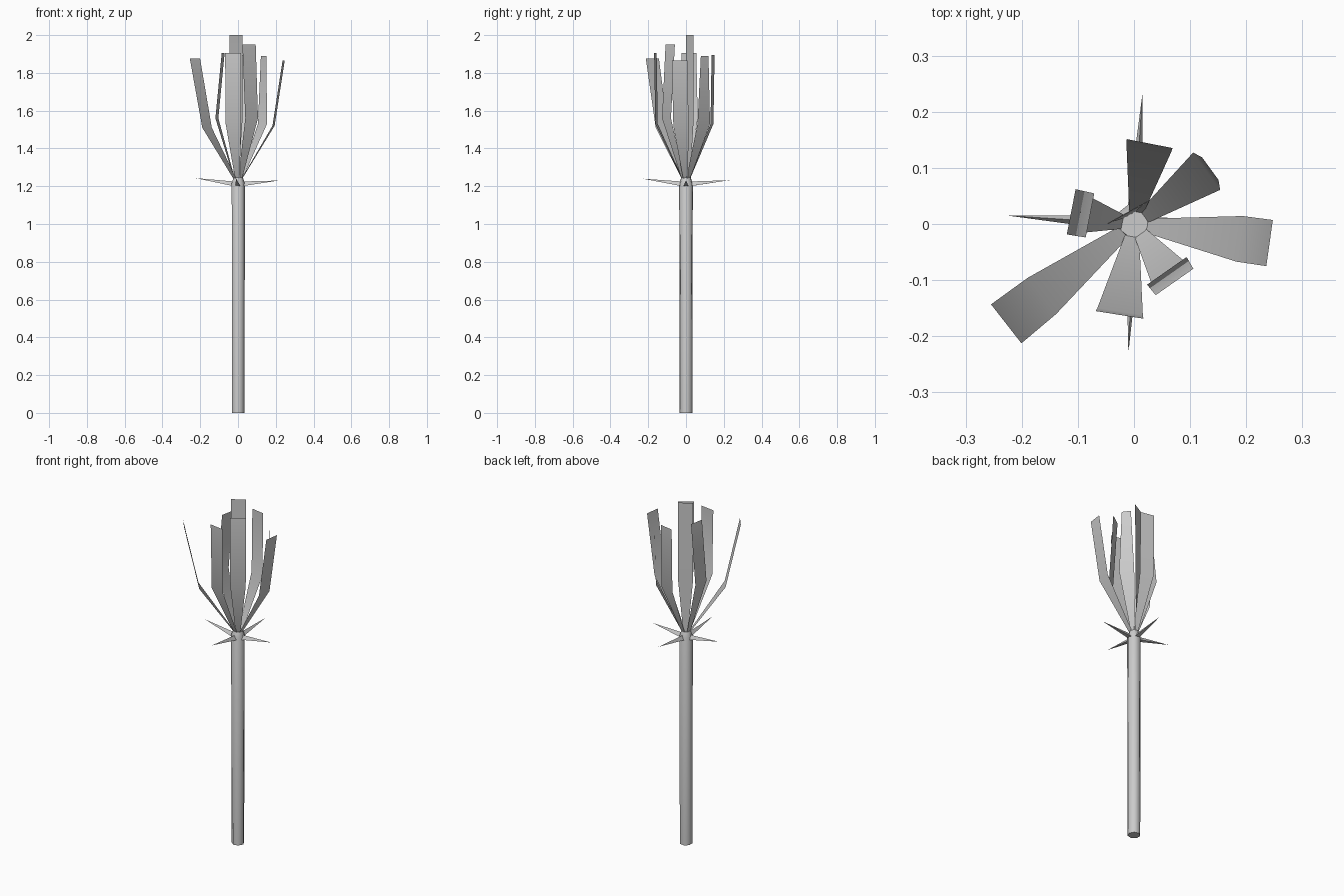
import bpy
from math import radians, cos, sin
from mathutils import Vector

cube = bpy.data.objects.get("Cube")
if cube:
    bpy.data.objects.remove(cube)

# single flat grey
grey = bpy.data.materials.new("plain_grey")
grey.use_nodes = True
colour = (0.6, 0.6, 0.6, 1)
grey.diffuse_color = colour
grey.node_tree.nodes["Principled BSDF"].inputs["Base Color"].default_value = colour


def make_object(name, verts, faces, smooth=True):
    mesh = bpy.data.meshes.new(name)
    mesh.from_pydata(verts, [], faces)
    mesh.materials.append(grey)
    for poly in mesh.polygons:
        poly.use_smooth = smooth
    mesh.update()
    obj = bpy.data.objects.new(name, mesh)
    bpy.context.collection.objects.link(obj)
    return obj


def loft(name, rings, sides):
    """Closed tube through (height, radius) rings."""
    verts, faces = [], []
    for height, radius in rings:
        for i in range(sides):
            a = radians(360 * i / sides)
            verts.append((radius * cos(a), radius * sin(a), height))
    for k in range(len(rings) - 1):
        for i in range(sides):
            j = (i + 1) % sides
            low, high = k * sides, (k + 1) * sides
            faces.append((low + i, low + j, high + j, high + i))
    last = (len(rings) - 1) * sides
    faces.append(tuple(reversed(range(sides))))
    faces.append(tuple(range(last, last + sides)))
    return make_object(name, verts, faces)


def petal(name, angle, bend, tip, width):
    """Two-piece strip: flares out to the bend, then rises to the tip."""
    a = radians(angle)
    out, side = Vector((cos(a), sin(a), 0)), Vector((-sin(a), cos(a), 0))
    verts = []
    for radius, height, w in ((0.018, 1.235, 0.024), (*bend, 0.082), (*tip, width)):
        centre = out * radius + Vector((0, 0, height))
        verts += [centre - side * w / 2, centre + side * w / 2]
    return make_object(name, verts, [(0, 2, 3, 1), (2, 4, 5, 3)])


def thorn(name, tip):
    """Thin three-sided spike growing from the stem."""
    tip = Vector(tip)
    out = Vector((tip.x, tip.y, 0)).normalized()
    side = Vector((-out.y, out.x, 0))
    base = out * 0.02 + Vector((0, 0, 1.2))
    up = Vector((0, 0, 0.025))
    verts = [base - side * 0.014, base + side * 0.014, base + up, tip]
    return make_object(name, verts, [(0, 1, 3), (1, 2, 3), (2, 0, 3), (0, 2, 1)], False)


# stem, with a narrow collar under the petals
stem = loft("stem", [(0, 0.034), (1.215, 0.037), (1.245, 0.026)], 7)
bpy.ops.object.select_all(action="DESELECT")
stem.select_set(True)
bpy.context.view_layer.objects.active = stem
bpy.ops.object.shade_smooth_by_angle(angle=radians(60))

# petals: direction, (radius, height) at bend and at tip, tip width
petals = [
    (79, (0.14, 1.53), (0.146, 1.895), 0.083),
    (36, (0.16, 1.53), (0.168, 1.89), 0.05),
    (-8, (0.19, 1.52), (0.244, 1.865), 0.083),
    (-55, (0.126, 1.56), (0.102, 1.95), 0.086),
    (261, (0.158, 1.53), (0.164, 1.905), 0.086),
    (218, (0.208, 1.51), (0.289, 1.875), 0.088),
    (169, (0.114, 1.56), (0.08, 1.905), 0.08),
    (119, (0.024, 1.56), (0.022, 2.0), 0.08),
]
for n, spec in enumerate(petals):
    petal(f"petal_{n + 1}", *spec)

# four thorns
thorn("left_thorn", (0.215, 0, 1.23))
thorn("right_thorn", (-0.225, 0.015, 1.243))
thorn("front_thorn", (-0.01, -0.23, 1.24))
thorn("back_thorn", (0.015, 0.232, 1.232))
